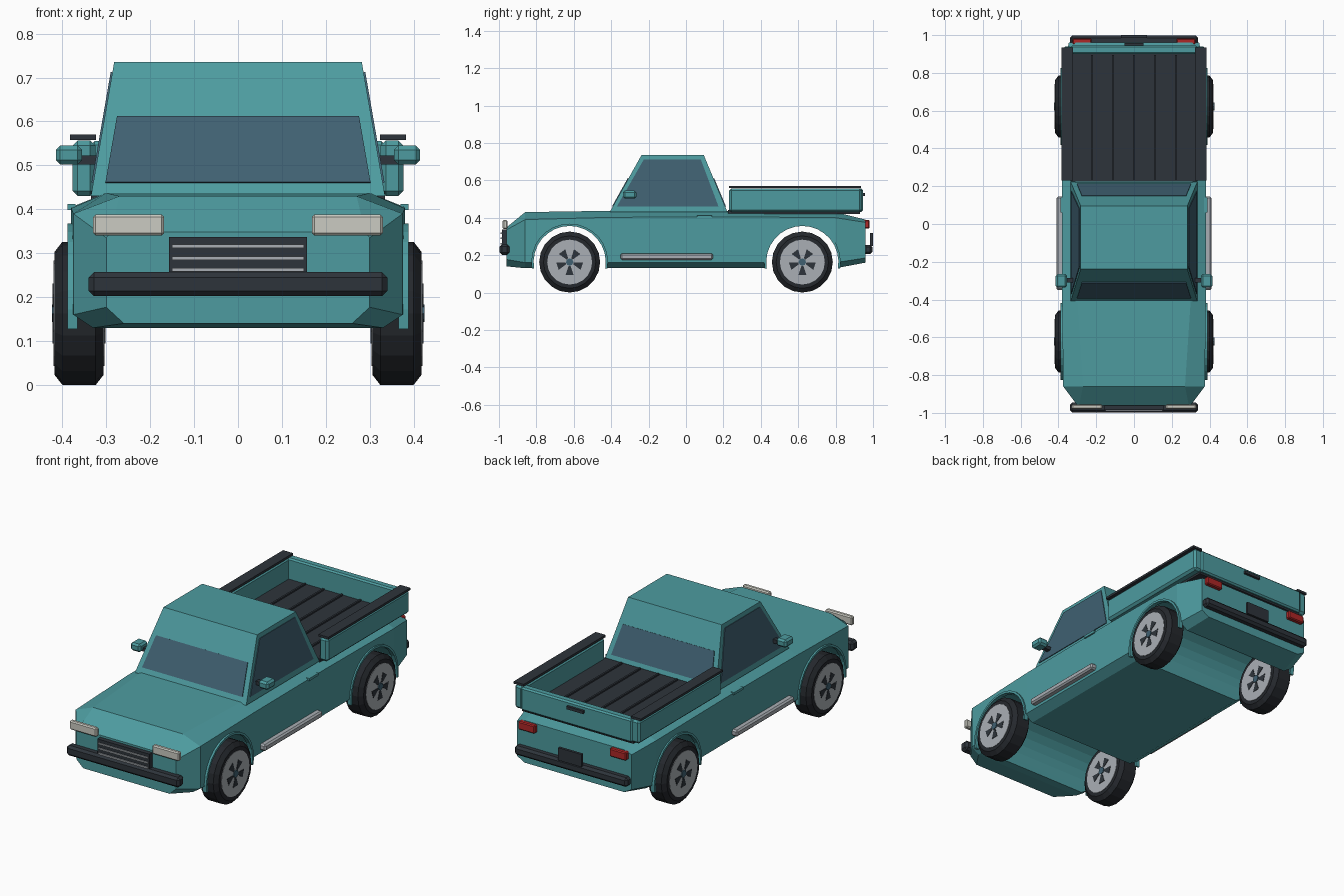
import bpy, bmesh
from math import sin, cos, pi, radians
from mathutils import Vector

if "Cube" in bpy.data.objects:
    bpy.data.objects.remove(bpy.data.objects["Cube"])


def material(name, r, g, b):
    m = bpy.data.materials.new(name)
    m.use_nodes = True
    m.diffuse_color = (r, g, b, 1)
    m.node_tree.nodes["Principled BSDF"].inputs["Base Color"].default_value = (r, g, b, 1)
    return m


TEAL = material("teal_paint", .075, .33, .35)
TRIM = material("dark_trim", .027, .034, .043)
TYRE = material("tyre_rubber", .018, .021, .026)
GLASS = material("blue_glass", .05, .117, .165)
SILVER = material("silver", .4, .43, .46)
LAMP = material("headlight", .6, .6, .54)
RED = material("tail_light", .42, .02, .02)
SIDES = (("left_", 1), ("right_", -1))


def finish(name, bm, mat):
    bmesh.ops.recalc_face_normals(bm, faces=bm.faces)
    mesh = bpy.data.meshes.new(name)
    bm.to_mesh(mesh)
    bm.free()
    mesh.materials.append(mat)
    ob = bpy.data.objects.new(name, mesh)
    bpy.context.collection.objects.link(ob)
    return ob


def loft(name, rings, mat, caps=True, closed=False):
    """Skin a row of equal point rings."""
    bm = bmesh.new()
    rows = [[bm.verts.new(p) for p in ring] for ring in rings]
    n = len(rows[0])
    pairs = list(zip(rows, rows[1:])) + ([(rows[-1], rows[0])] if closed else [])
    for a, b in pairs:
        for i in range(n):
            j = (i + 1) % n
            bm.faces.new((a[i], a[j], b[j], b[i]))
    if caps and not closed:
        bm.faces.new(rows[0])
        bm.faces.new(rows[-1])
    return finish(name, bm, mat)


def box(name, x, y, z, mat, bevel=0.0):
    bm = bmesh.new()
    bmesh.ops.create_cube(bm, size=1)
    for v in bm.verts:
        v.co = [(lo + hi) / 2 + c * (hi - lo) for c, (lo, hi) in zip(v.co, (x, y, z))]
    if bevel:
        bmesh.ops.bevel(bm, geom=bm.edges[:], offset=bevel, segments=1, affect='EDGES')
    return finish(name, bm, mat)


def side_boxes(name, x, y, z, mat, bevel=0.0):
    for label, s in SIDES:
        box(label + name, sorted((s * x[0], s * x[1])), y, z, mat, bevel)


def lathe(name, profile, centre, mat, sides=20):
    """Solid of revolution about the x direction; profile holds (x, radius)."""
    cx, cy, cz = centre
    rings = [[(cx + x, cy + r * cos(2 * pi * i / sides), cz + r * sin(2 * pi * i / sides))
              for i in range(sides)] for x, r in profile]
    return loft(name, rings, mat)


def plate(name, corners, mat, thick=.004):
    pts = [Vector(c) for c in corners]
    n = (pts[1] - pts[0]).cross(pts[3] - pts[0]).normalized() * thick
    return loft(name, [[p - n for p in pts], [p + n for p in pts]], mat)


# Body: chamfered sections along y (y, top half width, top z, side half width,
# shoulder z, sill z, bottom half width, bottom z)
stations = [
    (-.96, .29, .348, .30, .335, .177, .26, .14),
    (-.86, .27, .43, .375, .39, .16, .33, .13),
    (-.41, .30, .437, .38, .402, .16, .33, .13),
    (.22, .30, .437, .38, .405, .16, .33, .13),
    (.80, .30, .43, .38, .40, .16, .33, .13),
    (.96, .30, .39, .345, .375, .185, .30, .16),
]
rings = []
for y, ht, zt, hs, zs, zl, hb, zb in stations:
    half = [(ht, zt), (hs, zs), (hs, zl), (hb, zb)]
    rings.append([(x, y, z) for x, z in half] + [(-x, y, z) for x, z in reversed(half)])
body = loft("body", rings, TEAL)

# Wheel arches cut right through the body
WHEEL_Y, WHEEL_Z, ARCH = .622, .163, .198
for end, y in (("front", -WHEEL_Y), ("rear", WHEEL_Y)):
    cutter = lathe(end + "_arch_cutter", [(-.6, ARCH), (.6, ARCH)], (0, y, WHEEL_Z), TEAL, 28)
    cutter.hide_render = True
    cutter.hide_viewport = True
    mod = body.modifiers.new(end + "_arch", 'BOOLEAN')
    mod.operation = 'DIFFERENCE'
    mod.solver = 'EXACT'
    mod.object = cutter

# Wheels and arch lips
for end, y in (("front_", -WHEEL_Y), ("rear_", WHEEL_Y)):
    for label, s in SIDES:
        name = end + label
        c = (s * .362, y, WHEEL_Z)
        lathe(name + "tyre", [(-.056, .125), (-.056, .14), (-.038, .163), (.038, .163),
                              (.056, .14), (.056, .125)], c, TYRE)
        lathe(name + "rim", [(-.058, .12), (.058, .12)], c, SILVER)
        lathe(name + "hub", [(-.062, .02), (.063, .02)], c, GLASS, 8)
        for face in (-1, 1):
            x = c[0] + face * .058
            for k in range(5):
                a = radians(54 + 72 * k)
                wedge = [(.022, -.25), (.072, -.3), (.072, .3), (.022, .25)]
                plate(name + "wheel_slot", [(x, y + r * cos(a + d), WHEEL_Z + r * sin(a + d))
                                            for r, d in wedge], TRIM, .002)
        arc = []
        for i in range(17):
            a = radians(-10 + 200 * i / 16)
            arc.append([(s * x, y + r * cos(a), WHEEL_Z + r * sin(a))
                        for x, r in ((.365, .193), (.388, .193), (.388, .205), (.365, .205))])
        loft(name + "arch_lip", arc, TEAL)

# Cabin: tapered block, with its outline at any height
BASE, ROOF = .43, .735


def cabin(z):
    t = (z - BASE) / (ROOF - BASE)
    return .335 - .053 * t, -.408 + .17 * t, .222 - .127 * t


def cabin_ring(z):
    w, f, b = cabin(z)
    return [(-w, f, z), (w, f, z), (w, b, z), (-w, b, z)]


loft("cabin", [cabin_ring(BASE), cabin_ring(ROOF)], TEAL)

# Windows
LOW, HIGH, TOP = .46, .61, .712
(w0, f0, b0), (w1, f1, b1) = cabin(LOW), cabin(HIGH)
m = .028
plate("windscreen", [(-w0 + m, f0, LOW), (w0 - m, f0, LOW), (w1 - m, f1, HIGH), (-w1 + m, f1, HIGH)], GLASS)
plate("rear_window", [(-w0 + m, b0, LOW), (w0 - m, b0, LOW), (w1 - m, b1, HIGH), (-w1 + m, b1, HIGH)], GLASS)
w2, f2, b2 = cabin(TOP)
for label, s in SIDES:
    plate(label + "side_window", [(s * w0, f0 + .022, LOW), (s * w0, b0 - .036, LOW),
                                  (s * w2, b2 - .026, TOP), (s * w2, f2 + .026, TOP)], GLASS)

# Load bed
box("bed_floor", (-.335, .335), (.225, .93), (.42, .442), TRIM)
for i in range(-2, 3):
    box("bed_rib", (i * .111 - .005, i * .111 + .005), (.235, .895), (.44, .45), TRIM)
side_boxes("bed_wall", (.325, .377), (.23, .94), (.43, .557), TEAL, .012)
side_boxes("bed_rail", (.323, .383), (.23, .935), (.558, .57), TRIM)
box("tailgate", (-.335, .335), (.9, .945), (.43, .555), TEAL, .008)
box("tailgate_handle", (-.05, .05), (.94, .958), (.517, .533), TRIM)

# Front end
box("front_bumper", (-.34, .34), (-.997, -.945), (.202, .257), TRIM, .012)
box("grille", (-.157, .157), (-.985, -.94), (.235, .337), TRIM)
for z in (.262, .289, .316):
    box("grille_slat", (-.15, .15), (-.991, -.98), (z - .004, z + .004), SILVER)
side_boxes("headlight", (.168, .33), (-.98, -.955), (.34, .388), LAMP, .006)

# Rear end
box("rear_bumper", (-.34, .34), (.95, .997), (.205, .255), TRIM, .012)
side_boxes("tail_light", (.225, .325), (.95, .982), (.343, .387), RED, .005)
box("number_plate", (-.07, .07), (.985, 1), (.25, .318), TRIM)

# Side fittings
side_boxes("mirror_arm", (.31, .365), (-.31, -.285), (.502, .522), TRIM)
side_boxes("mirror", (.355, .415), (-.337, -.265), (.502, .545), TEAL, .01)
side_boxes("side_step", (.37, .41), (-.35, .145), (.175, .21), SILVER, .008)
side_boxes("door_handle", (.37, .388), (.06, .14), (.398, .412), TEAL)
